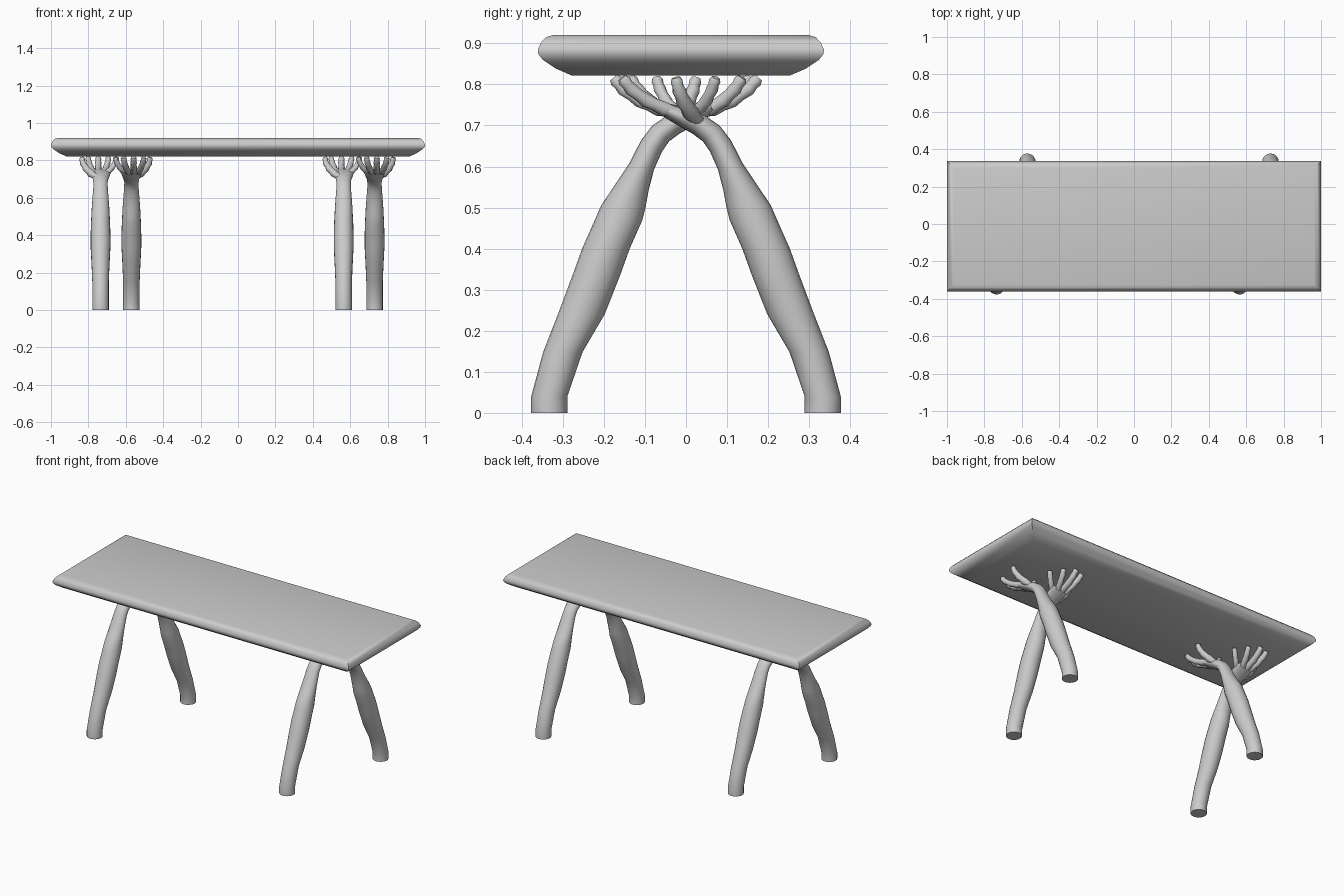
import bpy, bmesh, math
from mathutils import Vector

if "Cube" in bpy.data.objects:
    bpy.data.objects.remove(bpy.data.objects["Cube"])


def loft(bm, rings):
    """Skin a list of point rings and cap both ends."""
    loops = [[bm.verts.new(p) for p in r] for r in rings]
    n = len(loops[0])
    for a, b in zip(loops, loops[1:]):
        for i in range(n):
            j = (i + 1) % n
            bm.faces.new((a[i], a[j], b[j], b[i]))
    bm.faces.new(loops[0][::-1])
    bm.faces.new(loops[-1])


def ellipse(c, u, v, n):
    return [c + u * math.cos(2 * math.pi * i / n) + v * math.sin(2 * math.pi * i / n)
            for i in range(n)]


def finger(bm, pts, radii, n=10):
    """Knobbly tube through the points, with extra rings between joints."""
    pts = [Vector(p) for p in pts]
    rings = []
    for i, (p, r) in enumerate(zip(pts, radii)):
        t = (pts[min(i + 1, len(pts) - 1)] - pts[max(i - 1, 0)]).normalized()
        u = t.cross(Vector((0, 0, 1))).normalized()
        rings.append(ellipse(p, u * r, t.cross(u) * -r, n))
        if i < len(pts) - 1:
            q = pts[i + 1]
            d = (q - p).normalized()
            w = d.cross(Vector((0, 0, 1))).normalized()
            rm = (r + radii[i + 1]) / 2 * 0.87
            rings.append(ellipse((p + q) / 2, w * rm, d.cross(w) * -rm, n))
    # rounded tip
    r = radii[-1]
    rings.append(ellipse(pts[-1] + t * r * 0.6, u * r * 0.7, t.cross(u) * -r * 0.7, n))
    loft(bm, rings)


def finish(name, bm, angle):
    bmesh.ops.recalc_face_normals(bm, faces=bm.faces)
    me = bpy.data.meshes.new(name)
    bm.to_mesh(me)
    bm.free()
    ob = bpy.data.objects.new(name, me)
    bpy.context.collection.objects.link(ob)
    bpy.ops.object.select_all(action='DESELECT')
    ob.select_set(True)
    bpy.context.view_layer.objects.active = ob
    bpy.ops.object.shade_smooth_by_angle(angle=math.radians(angle))
    return ob


# Table top: rectangle lofted through an edge profile (inset, height)
bm = bmesh.new()
profile = [(.082, .822), (.045, .838), (.012, .86), (.001, .874), (0, .885),
           (.008, .902), (.02, .915), (.037, .92)]
loft(bm, [[Vector((sx * (1 - d), -.0125 + sy * (.3485 - d), z))
           for sx, sy in ((-1, -1), (1, -1), (1, 1), (-1, 1))] for d, z in profile])
finish("table_top", bm, 35)

# Arm-shaped leg: (y, z, half width, half depth, tilt in degrees)
arm = [(-.333, 0, .044, .044, 0), (-.333, .04, .044, .044, 0),
       (-.300, .148, .044, .048, 0), (-.255, .24, .048, .057, 0),
       (-.218, .336, .053, .058, 0), (-.195, .40, .053, .058, 0),
       (-.164, .47, .051, .058, 0), (-.152, .505, .049, .054, 2),
       (-.134, .545, .047, .043, 6), (-.108, .60, .043, .031, 15),
       (-.084, .65, .039, .029, 28), (-.062, .68, .038, .028, 42),
       (-.030, .703, .042, .027, 58), (.005, .719, .050, .024, 66),
       (.040, .734, .054, .019, 66), (.062, .744, .047, .012, 66)]
bm = bmesh.new()
rings = []
for y, z, w, d, a in arm:
    a = math.radians(a)
    rings.append(ellipse(Vector((0, y, z)), Vector((w, 0, 0)),
                         Vector((0, d * math.cos(a), -d * math.sin(a))), 20))
loft(bm, rings)

# Fingers: knuckle (x, y) to tip (x, y), thickness
for kx, ky, tx, ty, r in ((-.038, .045, -.066, .150, .0165), (-.012, .055, -.012, .170, .0175),
                          (.016, .052, .042, .132, .0165), (.038, .030, .086, .070, .015)):
    path = [(kx + (tx - kx) * f, ky + (ty - ky) * f, z)
            for f, z in ((-.35, .728), (.1, .741), (.5, .761), (.85, .789), (1, .809))]
    finger(bm, path, (r * .8, r * 1.1, r * 1.05, r, r * .95))
# Thumb
finger(bm, [(-.022, -.03, .709), (-.052, -.012, .731), (-.078, .005, .757),
            (-.095, .017, .785), (-.099, .023, .808)], (.017, .021, .019, .017, .015))

first = finish("front_left_arm_leg", bm, 50)

# Each pair crosses under the top: the back arm is the front one turned half round
for name, x, turn in (("front_right_arm_leg", .565, 0), ("back_left_arm_leg", -.57, math.pi),
                      ("back_right_arm_leg", .73, math.pi)):
    ob = first.copy()
    ob.name = name
    ob.location.x = x
    ob.rotation_euler.z = turn
    bpy.context.collection.objects.link(ob)
first.location.x = -.735
